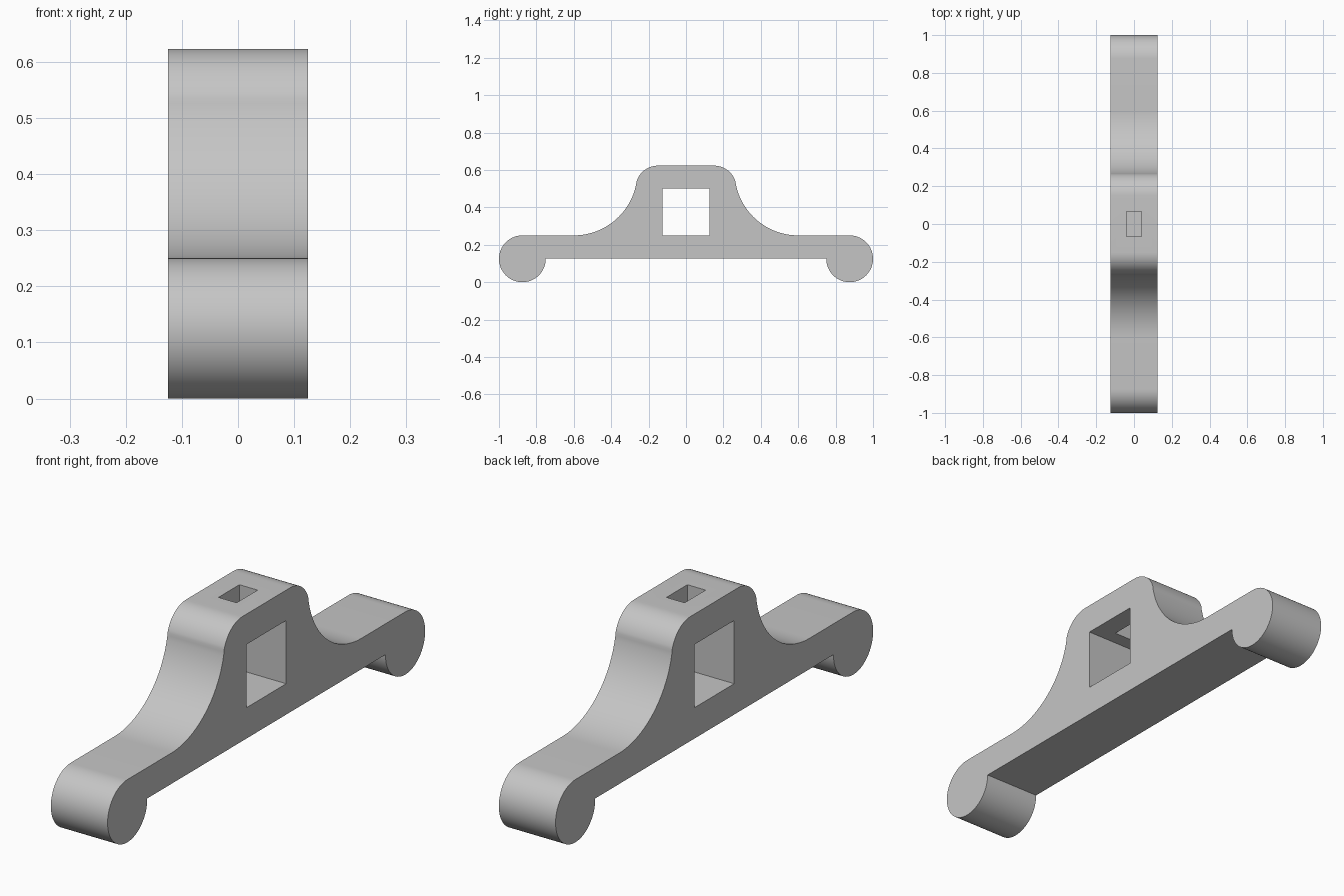
import bpy
import bmesh
from math import sin, cos, atan2, radians, pi

default = bpy.data.objects.get("Cube")
if default:
    bpy.data.objects.remove(default, do_unlink=True)

WIDTH = 0.25
HEIGHT = 0.623
BAR_LOW, BAR_TOP = 0.127, 0.25


def make_material(name, rgb):
    mat = bpy.data.materials.new(name)
    mat.use_nodes = True
    mat.diffuse_color = (*rgb, 1)
    mat.node_tree.nodes["Principled BSDF"].inputs["Base Color"].default_value = (*rgb, 1)
    return mat


def arc(y, z, radius, start, end, steps):
    """Points along a circular arc in the side plane."""
    angles = [start + (end - start) * i / steps for i in range(steps + 1)]
    return [(y + radius * cos(a), z + radius * sin(a)) for a in angles]


def extrude_profile(name, points, width):
    """Closed side profile made solid across x."""
    bm = bmesh.new()
    face = bm.faces.new([bm.verts.new((-width / 2, y, z)) for y, z in points])
    extruded = bmesh.ops.extrude_face_region(bm, geom=[face])["geom"]
    moved = [v for v in extruded if isinstance(v, bmesh.types.BMVert)]
    bmesh.ops.translate(bm, verts=moved, vec=(width, 0, 0))
    bmesh.ops.recalc_face_normals(bm, faces=bm.faces)
    mesh = bpy.data.meshes.new(name)
    bm.to_mesh(mesh)
    bm.free()
    obj = bpy.data.objects.new(name, mesh)
    bpy.context.collection.objects.link(obj)
    return obj


def rectangle(half, low, high):
    return [(-half, low), (half, low), (half, high), (-half, high)]


def cut(target, cutter):
    bpy.context.view_layer.objects.active = target
    mod = target.modifiers.new("cut", "BOOLEAN")
    mod.operation = "DIFFERENCE"
    mod.solver = "EXACT"
    mod.object = cutter
    bpy.ops.object.modifier_apply(modifier=mod.name)
    bpy.data.objects.remove(cutter, do_unlink=True)


# Half profile: round foot, bar, concave shoulder, rounded crown
foot = arc(0.875, 0.125, 0.125, -pi, pi / 2, 48)
shoulder_r, crown_r = 0.34, 0.12
shoulder_y, shoulder_z = 0.60, BAR_TOP + shoulder_r
crown_y, crown_z = 0.15, HEIGHT - crown_r
tangent = atan2(shoulder_z - crown_z, shoulder_y - crown_y)
shoulder = arc(shoulder_y, shoulder_z, shoulder_r, -pi / 2, tangent - pi, 28)
crown = arc(crown_y, crown_z, crown_r, tangent, pi / 2, 16)
half = [(0.75, BAR_LOW)] + foot[1:] + shoulder + crown[1:]
outline = half + [(-y, z) for y, z in reversed(half)]

body = extrude_profile("bracket_body", outline, WIDTH)
body.data.materials.append(make_material("plain grey", (0.56, 0.56, 0.56)))

# Square window through the sides, and slot from the crown into it
cut(body, extrude_profile("window_cutter", rectangle(0.125, 0.25, 0.502), WIDTH * 2))
cut(body, extrude_profile("slot_cutter", rectangle(0.066, 0.4, HEIGHT + 0.1), 0.08))

# Smooth curves with crisp edges
bpy.ops.object.select_all(action="DESELECT")
body.select_set(True)
bpy.context.view_layer.objects.active = body
bpy.ops.object.shade_smooth_by_angle(angle=radians(30))
